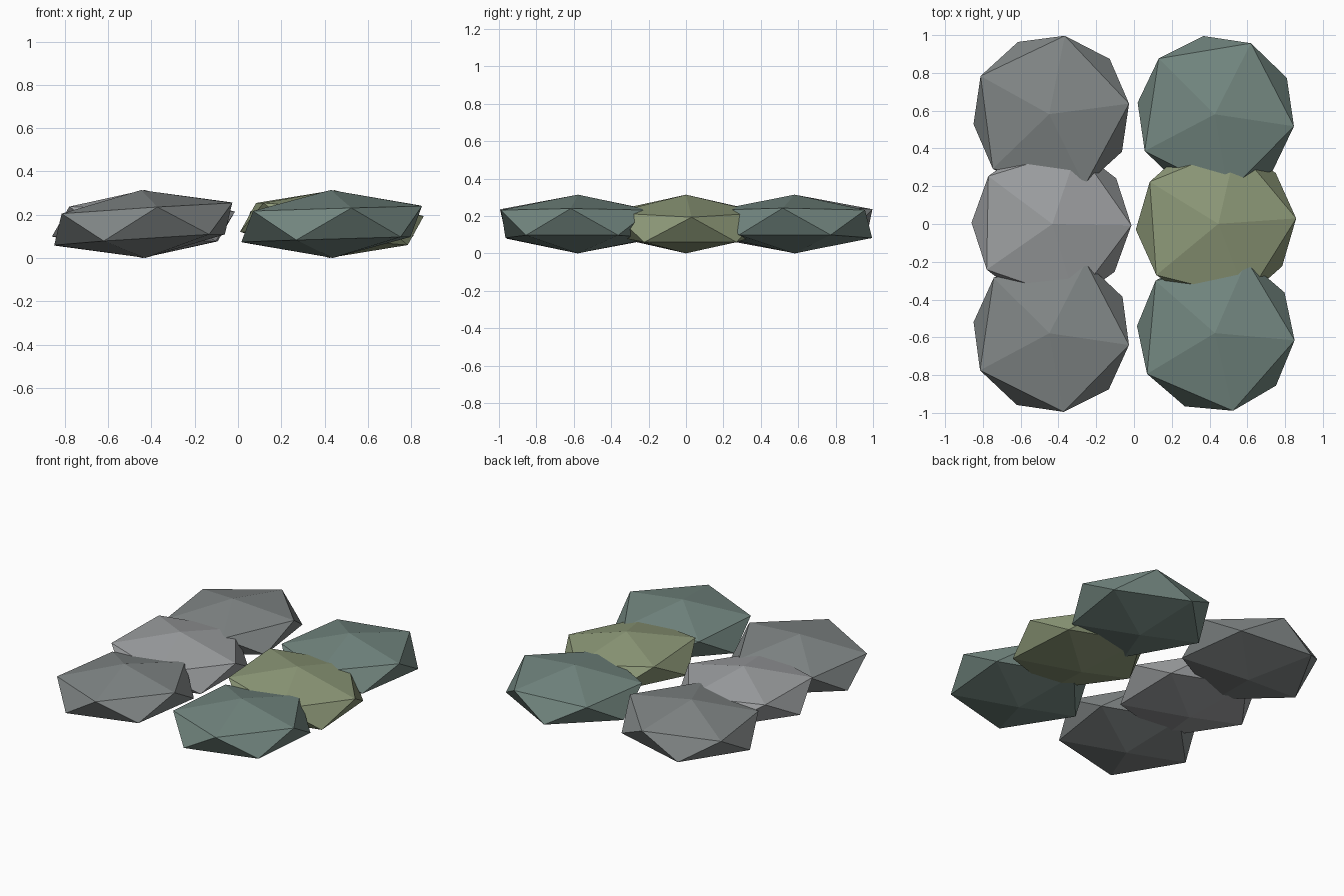
import bpy
from math import radians

if "Cube" in bpy.data.objects:
    bpy.data.objects.remove(bpy.data.objects["Cube"])


def material(name, rgb):
    m = bpy.data.materials.new(name)
    m.diffuse_color = (*rgb, 1)
    m.use_nodes = True
    m.node_tree.nodes["Principled BSDF"].inputs["Base Color"].default_value = m.diffuse_color
    return m


slate = material("slate", (0.22, 0.24, 0.24))
pale = material("pale_stone", (0.34, 0.35, 0.36))
teal = material("teal_stone", (0.17, 0.24, 0.215))
moss = material("mossy_stone", (0.27, 0.32, 0.19))


# Flattened low-poly stone: slope is the rise in z towards +x
def stone(name, x, y, turn, slope, mat):
    bpy.ops.mesh.primitive_ico_sphere_add(subdivisions=1, radius=1, location=(x, y, 0.157))
    ob = bpy.context.object
    ob.name = name
    ob.scale = (0.471, 0.471, 0.157)
    ob.rotation_euler = (0, -slope, radians(turn))
    ob.data.materials.append(mat)


# Left column
stone("stone_front_left", -0.438, -0.58, -8.4, 0.065, slate)
stone("stone_middle_left", -0.437, 0.0, -1.0, -0.03, pale)
stone("stone_back_left", -0.438, 0.583, 7.5, 0.07, slate)

# Right column
stone("stone_front_right", 0.433, -0.578, -5.2, 0.03, teal)
stone("stone_middle_right", 0.434, 0.0, 4.0, -0.08, moss)
stone("stone_back_right", 0.433, 0.58, -8.6, 0.035, teal)
